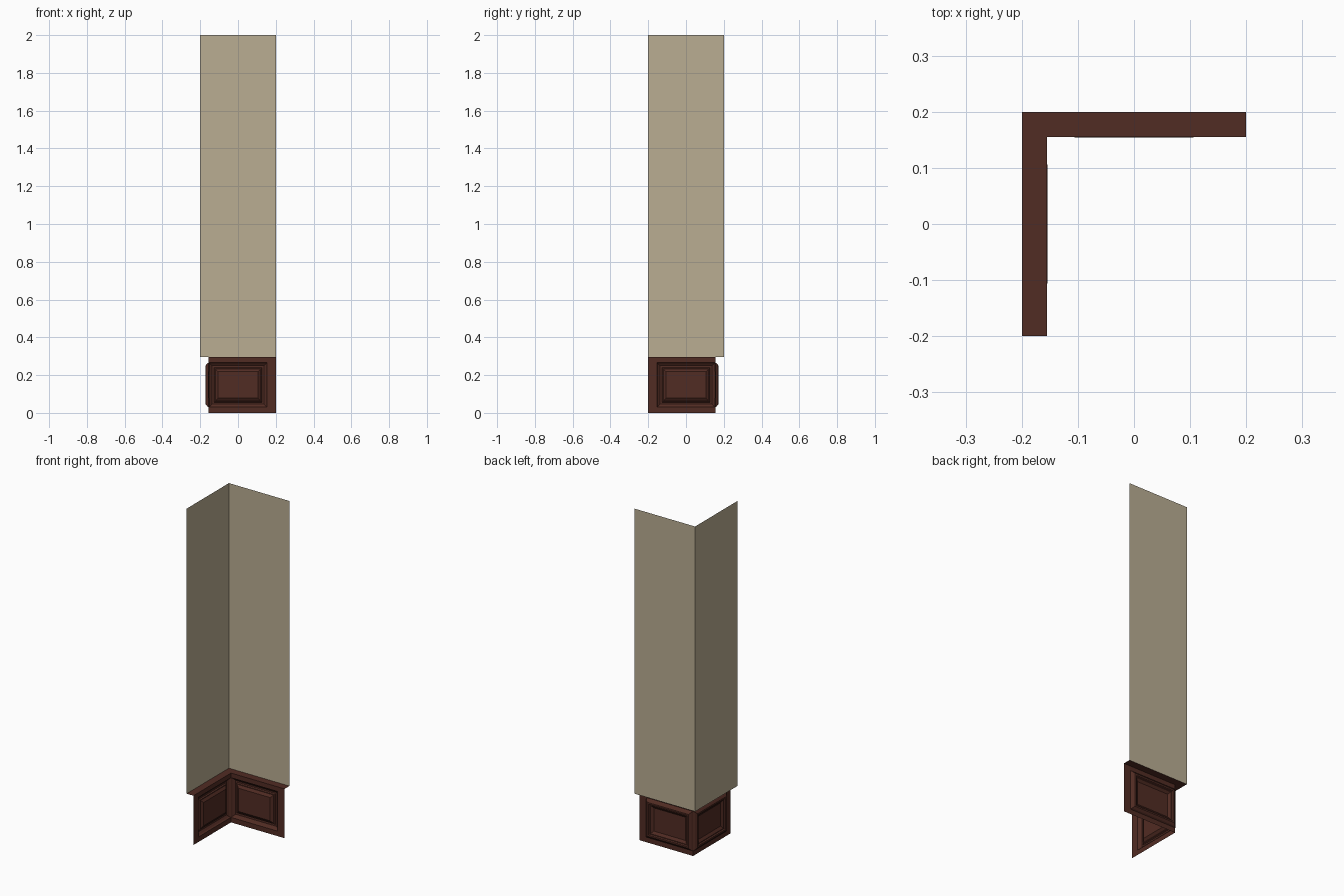
import bpy, bmesh

if "Cube" in bpy.data.objects:
    bpy.data.objects.remove(bpy.data.objects["Cube"])

def material(name, col):
    m = bpy.data.materials.new(name)
    m.diffuse_color = (*col, 1)
    m.use_nodes = True
    m.node_tree.nodes["Principled BSDF"].inputs["Base Color"].default_value = m.diffuse_color
    return m

PLASTER = material("beige plaster", (0.49, 0.42, 0.29))
WOOD = material("dark red wood", (0.083, 0.025, 0.017))

H, F, LEDGE = 0.2, 0.155, 0.295   # wall plane, panelling plane, ledge height

def back_side(x, y, z):
    return (x, y, z)

def left_side(x, y, z):           # mirror across the corner diagonal
    return (-y, -x, z)

def make(name, rings, mat, place, cap=False):
    """Bridge successive four-point loops; optionally fill the last one."""
    bm = bmesh.new()
    loops = [[bm.verts.new(place(*p)) for p in r] for r in rings]
    for a, b in zip(loops, loops[1:]):
        for i in range(4):
            j = (i + 1) % 4
            bm.faces.new((a[i], a[j], b[j], b[i]))
    if cap:
        bm.faces.new(loops[-1])
    if place is left_side:
        bmesh.ops.reverse_faces(bm, faces=bm.faces[:])
    me = bpy.data.meshes.new(name)
    bm.to_mesh(me)
    bm.free()
    me.materials.append(mat)
    ob = bpy.data.objects.new(name, me)
    bpy.context.collection.objects.link(ob)
    return ob

def rect(x0, x1, z0, z1, y):
    return [(x0, y, z0), (x1, y, z0), (x1, y, z1), (x0, y, z1)]

# panel moulding profile: (inset, depth behind the panelling face)
PROFILE = [(0, 0), (0.005, 0.008), (0.017, 0.017), (0.026, 0.017),
           (0.030, 0.010), (0.034, 0.010), (0.049, -0.001)]

for side, place in (("back", back_side), ("left", left_side)):
    # plain upper wall
    make(side + "_wall", [rect(-H, H, LEDGE, 2.0, H)], PLASTER, place, True)
    # mitred ledge on top of the panelling
    make(side + "_ledge", [[(-F, F, LEDGE), (H, F, LEDGE), (H, H, LEDGE), (-H, H, LEDGE)]],
         WOOD, place, True)
    # wainscot frame with recessed moulding and raised centre field
    rings = [rect(-F, H, 0, LEDGE, F)]
    rings += [rect(-0.154 + i, 0.154 - i, 0.03 + i, 0.267 - i, F + d) for i, d in PROFILE]
    make(side + "_wainscot", rings, WOOD, place, True)
